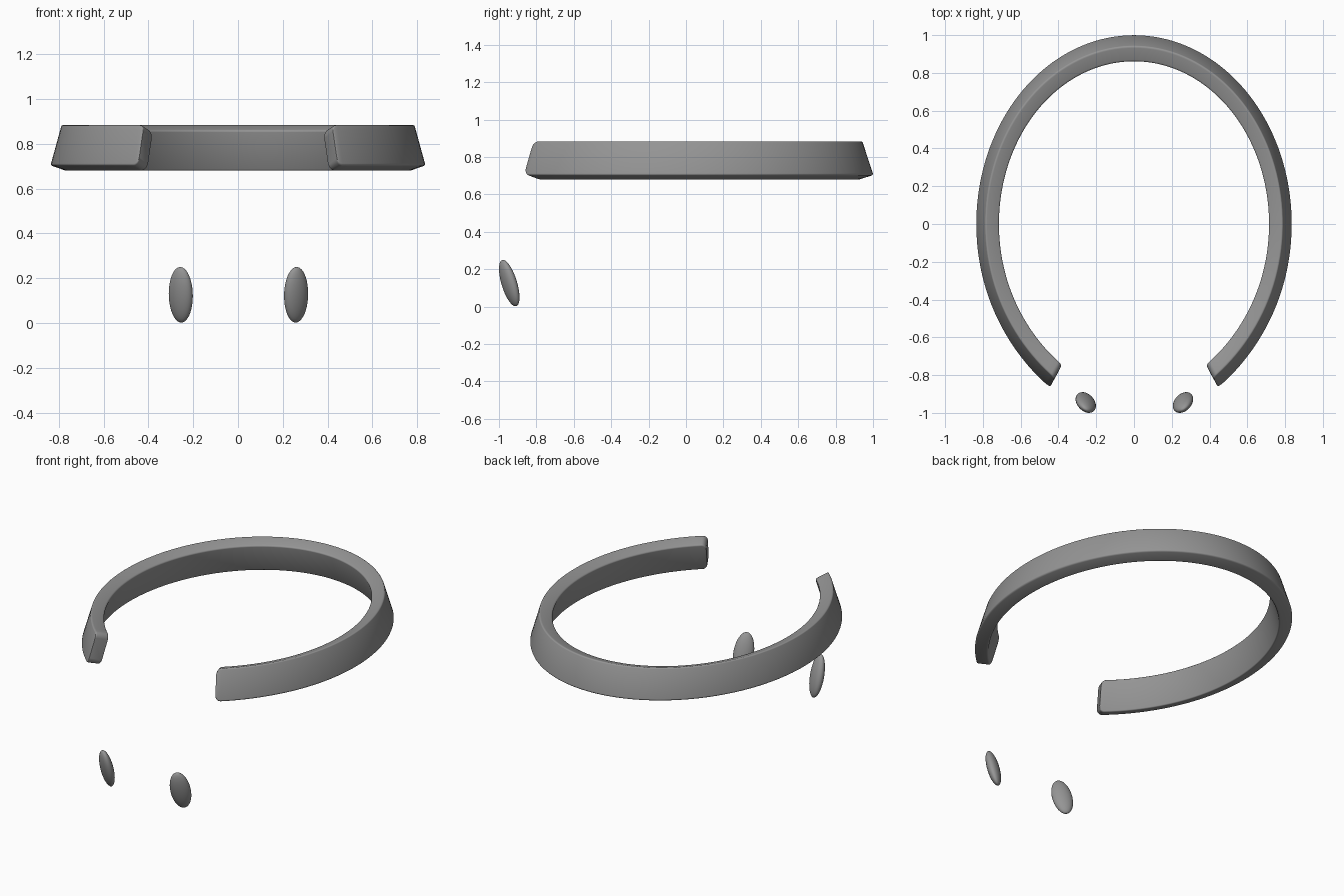
import bpy, bmesh, math
from mathutils import Matrix

if "Cube" in bpy.data.objects:
    bpy.data.objects.remove(bpy.data.objects["Cube"])

grey = bpy.data.materials.new("dark_grey")
grey.diffuse_color = (0.3, 0.3, 0.3, 1)
grey.use_nodes = True
grey.node_tree.nodes["Principled BSDF"].inputs["Base Color"].default_value = grey.diffuse_color


def finish(name, bm, angle):
    bmesh.ops.recalc_face_normals(bm, faces=bm.faces)
    me = bpy.data.meshes.new(name)
    bm.to_mesh(me)
    bm.free()
    me.materials.append(grey)
    ob = bpy.data.objects.new(name, me)
    bpy.context.collection.objects.link(ob)
    bpy.ops.object.select_all(action='DESELECT')
    ob.select_set(True)
    bpy.context.view_layer.objects.active = ob
    bpy.ops.object.shade_smooth_by_angle(angle=math.radians(angle))
    return ob


def section(inset):
    """Rounded rectangle: u = thickness (0 outer, 1 inner), v = height."""
    ru, rv, pts = 0.13, 0.045, []
    lo, hi = inset, 1 - inset
    corners = [(1 - ru, hi - rv, 0), (ru, hi - rv, 90),
               (ru, lo + rv, 180), (1 - ru, lo + rv, 270)]
    for u, v, start in corners:
        for k in range(5):
            a = math.radians(start + k * 22.5)
            pts.append((u + ru * math.cos(a), v + rv * math.sin(a)))
    return pts


# Open oval band: tilted strip swept round an ellipse, with rounded ends
end = math.radians(59)
a0, a1 = -end, math.pi + end
radius, speed = 0.032, 0.88
tip = [radius * (1 - math.cos(math.radians(t))) for t in range(0, 91, 15)]
body_start, body_end = a0 + radius / speed, a1 - radius / speed
stations = [(a0 + d / speed, d) for d in tip]
stations += [(body_start + (body_end - body_start) * i / 120, radius) for i in range(1, 120)]
stations += [(a1 - d / speed, d) for d in reversed(tip)]

bm = bmesh.new()
rings = []
for ang, d in stations:
    inset = (radius - math.sqrt(max(0, radius ** 2 - (radius - d) ** 2))) / 0.19
    flare = max(0, -math.sin(ang)) ** 8          # ends sit slightly wider
    ring = []
    for u, v in section(inset):
        rx = (0.837 - 0.05 * v - 0.074 * u) * (1 + 0.12 * flare)
        ry = (1.002 - 0.06 * v - 0.083 * u) * (1 + 0.03 * flare)
        z = 0.704 + 0.182 * v - 0.026 * u
        ring.append(bm.verts.new((rx * math.cos(ang), ry * math.sin(ang), z)))
    rings.append(ring)
n = len(rings[0])
for r, s in zip(rings, rings[1:]):
    for j in range(n):
        bm.faces.new((r[j], r[(j + 1) % n], s[(j + 1) % n], s[j]))
bm.faces.new(rings[0])
bm.faces.new(rings[-1])
finish("band", bm, 40)

# Pair of small flattened ovals, turned outward and leaning forward
for side, name in ((-1, "left_pad"), (1, "right_pad")):
    bm = bmesh.new()
    mat = (Matrix.Translation((side * 0.2575 + 0.002, -0.945, 0.126))
           @ Matrix.Rotation(math.radians(17), 4, 'X')
           @ Matrix.Rotation(side * math.radians(30), 4, 'Z')
           @ Matrix.Diagonal((0.059, 0.034, 0.129, 1)))
    bmesh.ops.create_uvsphere(bm, u_segments=32, v_segments=20, radius=1, matrix=mat)
    finish(name, bm, 180)
